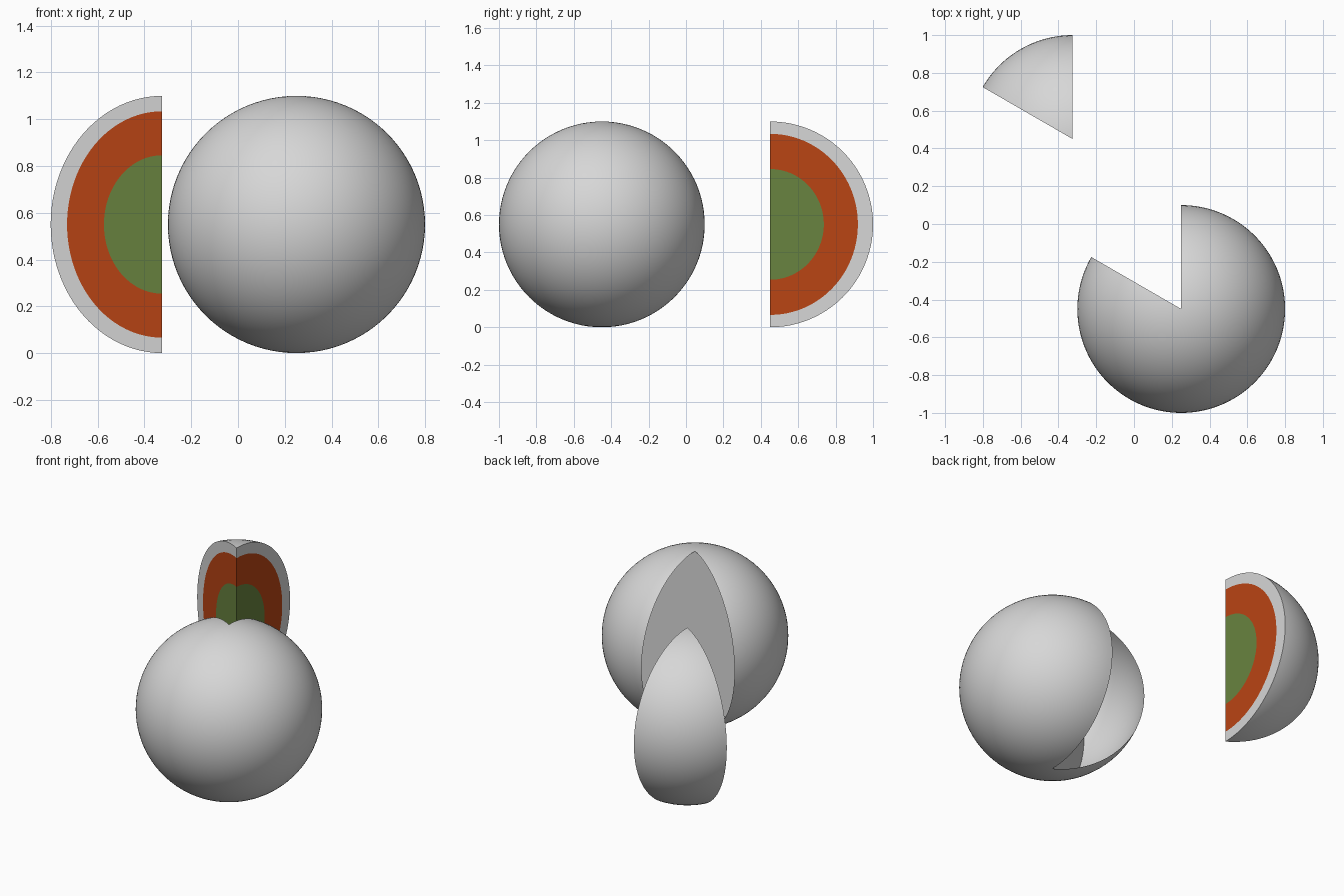
import bpy, bmesh, math
from mathutils import Vector

if "Cube" in bpy.data.objects:
    bpy.data.objects.remove(bpy.data.objects["Cube"])

R = 0.55
STEPS = 48           # steps from pole to pole


def material(name, rgb):
    m = bpy.data.materials.new(name)
    m.diffuse_color = (*rgb, 1)
    m.use_nodes = True
    m.node_tree.nodes["Principled BSDF"].inputs["Base Color"].default_value = m.diffuse_color
    return m


GREY = material("light grey", (0.68, 0.68, 0.68))
ORANGE = material("burnt orange", (0.49, 0.058, 0.007))
GREEN = material("moss green", (0.14, 0.23, 0.05))


def point(az, t, rh=R, rv=R):
    """Point on a meridian; t runs 0 (bottom) to 1 (top)."""
    a, p = math.radians(az), math.pi * t
    h = rh * math.sin(p)
    return Vector((h * math.cos(a), h * math.sin(a), -rv * math.cos(p)))


def add_face(bm, pts, mat=0, smooth=False):
    clean = []
    for p in pts:
        if not any((p - q).length < 1e-6 for q in clean):
            clean.append(p)
    if len(clean) > 2:
        f = bm.faces.new([bm.verts.new(p) for p in clean])
        f.material_index, f.smooth = mat, smooth


def skin(bm, start, end, step=3):
    """Curved outer surface between two azimuths."""
    for a in range(start, end, step):
        for j in range(STEPS):
            t, u = j / STEPS, (j + 1) / STEPS
            add_face(bm, [point(a, t), point(a + step, t),
                          point(a + step, u), point(a, u)], 0, True)


def cut_side(bm, az, flip):
    """Flat half disc with three coloured layers."""
    rings = [(0, 0), (0.287, 0.296), (0.469, 0.484), (R, R)]
    for k, mat in enumerate((2, 1, 0)):
        for j in range(STEPS):
            t, u = j / STEPS, (j + 1) / STEPS
            pts = [point(az, t, *rings[k]), point(az, t, *rings[k + 1]),
                   point(az, u, *rings[k + 1]), point(az, u, *rings[k])]
            add_face(bm, pts[::-1] if flip else pts, mat)


def finish(bm, name, location, mats):
    bmesh.ops.remove_doubles(bm, verts=bm.verts, dist=1e-5)
    me = bpy.data.meshes.new(name)
    bm.to_mesh(me)
    bm.free()
    for m in mats:
        me.materials.append(m)
    ob = bpy.data.objects.new(name, me)
    ob.location = location
    bpy.context.collection.objects.link(ob)


MAIN = (0.25, -0.45, R)

# Hollow sphere with a 60 degree opening
bm = bmesh.new()
skin(bm, 150, 450)
finish(bm, "open_sphere", MAIN, [GREY])

# Flat wall across the middle of the hollow sphere, facing the opening
bm = bmesh.new()
rim = [point(30, j / STEPS, R - 0.001, R - 0.001) for j in range(STEPS)]
rim += [point(210, 1 - j / STEPS, R - 0.001, R - 0.001) for j in range(STEPS)]
add_face(bm, rim[::-1])
finish(bm, "inner_wall", MAIN, [GREY])

# Pulled-out wedge showing its layers
bm = bmesh.new()
skin(bm, 90, 150)
cut_side(bm, 90, False)
cut_side(bm, 150, True)
finish(bm, "layered_wedge", (-0.325, 0.45, R), [GREY, ORANGE, GREEN])
